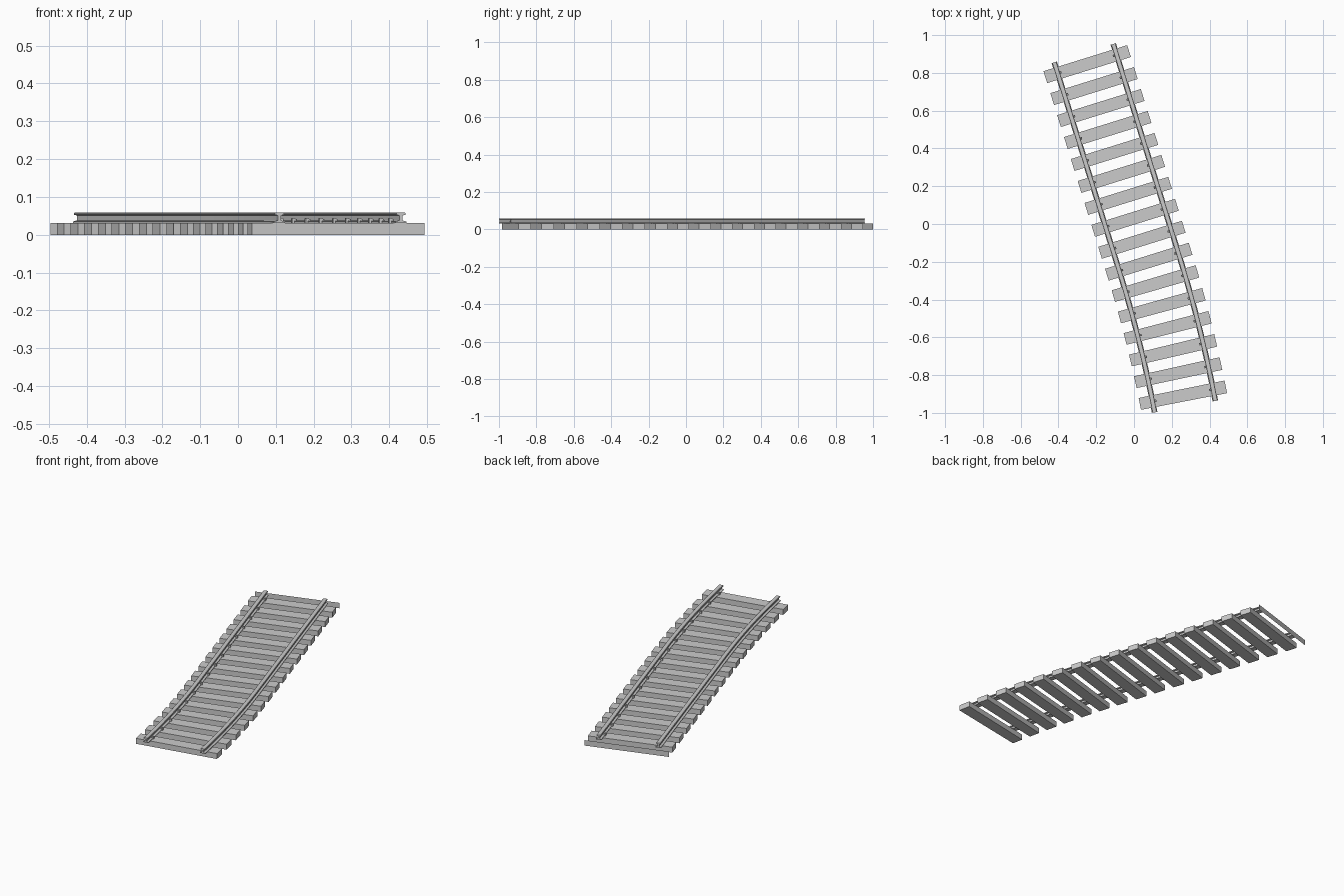
import bpy, bmesh, math

if "Cube" in bpy.data.objects:
    bpy.data.objects.remove(bpy.data.objects["Cube"])

# Track centreline: a gentle arc at the front running into a straight
L = 1.948
ARC = 0.40 * L
T0, T1 = math.radians(10.7), math.radians(17.3)
R = ARC / (T1 - T0)
X0, Y0 = 0.270, -0.967
N_TIES = 16
STEP = L / N_TIES
TIE_HALF, TIE_W, TIE_H = 0.232, 0.066, 0.0315
GAUGE = 0.1635


def track_point(s, u, z):
    """Point at distance s along the track, u to the right, height z."""
    a = min(s, ARC)
    t = T0 + a / R
    x = X0 + R * (math.cos(t) - math.cos(T0)) - (s - a) * math.sin(t)
    y = Y0 + R * (math.sin(t) - math.sin(T0)) + (s - a) * math.cos(t)
    return x + u * math.cos(t), y + u * math.sin(t), z


def sweep(bm, profile, stations):
    """Sweep a closed (u, z) profile along the track and cap the ends."""
    rings = [[bm.verts.new(track_point(s, u, z)) for u, z in profile] for s in stations]
    n = len(profile)
    for a, b in zip(rings, rings[1:]):
        for i in range(n):
            j = (i + 1) % n
            bm.faces.new((a[i], a[j], b[j], b[i]))
    bm.faces.new(rings[0])
    bm.faces.new(rings[-1])


def finish(bm, name):
    bmesh.ops.recalc_face_normals(bm, faces=bm.faces)
    me = bpy.data.meshes.new(name)
    bm.to_mesh(me)
    bm.free()
    ob = bpy.data.objects.new(name, me)
    bpy.context.collection.objects.link(ob)
    return ob


tie_profile = [(-TIE_HALF, 0), (TIE_HALF, 0), (TIE_HALF, TIE_H), (-TIE_HALF, TIE_H)]
centres = [(i + 0.5) * STEP for i in range(N_TIES)]

# Sleepers
bm = bmesh.new()
for c in centres:
    sweep(bm, tie_profile, (c - TIE_W / 2, c + TIE_W / 2))
finish(bm, "sleepers")

# Single upright panel where the next sleeper would begin
bm = bmesh.new()
s_end = L + STEP / 2 - TIE_W / 2
bm.faces.new([bm.verts.new(track_point(s_end, u, z)) for u, z in tie_profile])
finish(bm, "end_panel")

# Rails: foot, web and head in one I-shaped profile
half = [(0.015, 0.0315), (0.015, 0.035), (0.004, 0.038), (0.004, 0.051),
        (0.012, 0.053), (0.012, 0.057), (0.010, 0.0588)]
rail_profile = half + [(-u, z) for u, z in reversed(half)]
stations = [L * i / 32 for i in range(33)]
for side, name in ((-1, "left_rail"), (1, "right_rail")):
    bm = bmesh.new()
    sweep(bm, [(side * GAUGE + u, z) for u, z in rail_profile], stations)
    finish(bm, name)

# Hooked spikes holding the inner side of each rail foot
hook = [(0.015, 0.030), (0.021, 0.030), (0.021, 0.043), (0.018, 0.045),
        (0.009, 0.041), (0.009, 0.037), (0.015, 0.037)]
for side, name in ((-1, "left_rail_spikes"), (1, "right_rail_spikes")):
    bm = bmesh.new()
    for c in centres:
        sweep(bm, [(side * (GAUGE - d), z) for d, z in hook], (c - 0.006, c + 0.006))
    finish(bm, name)
